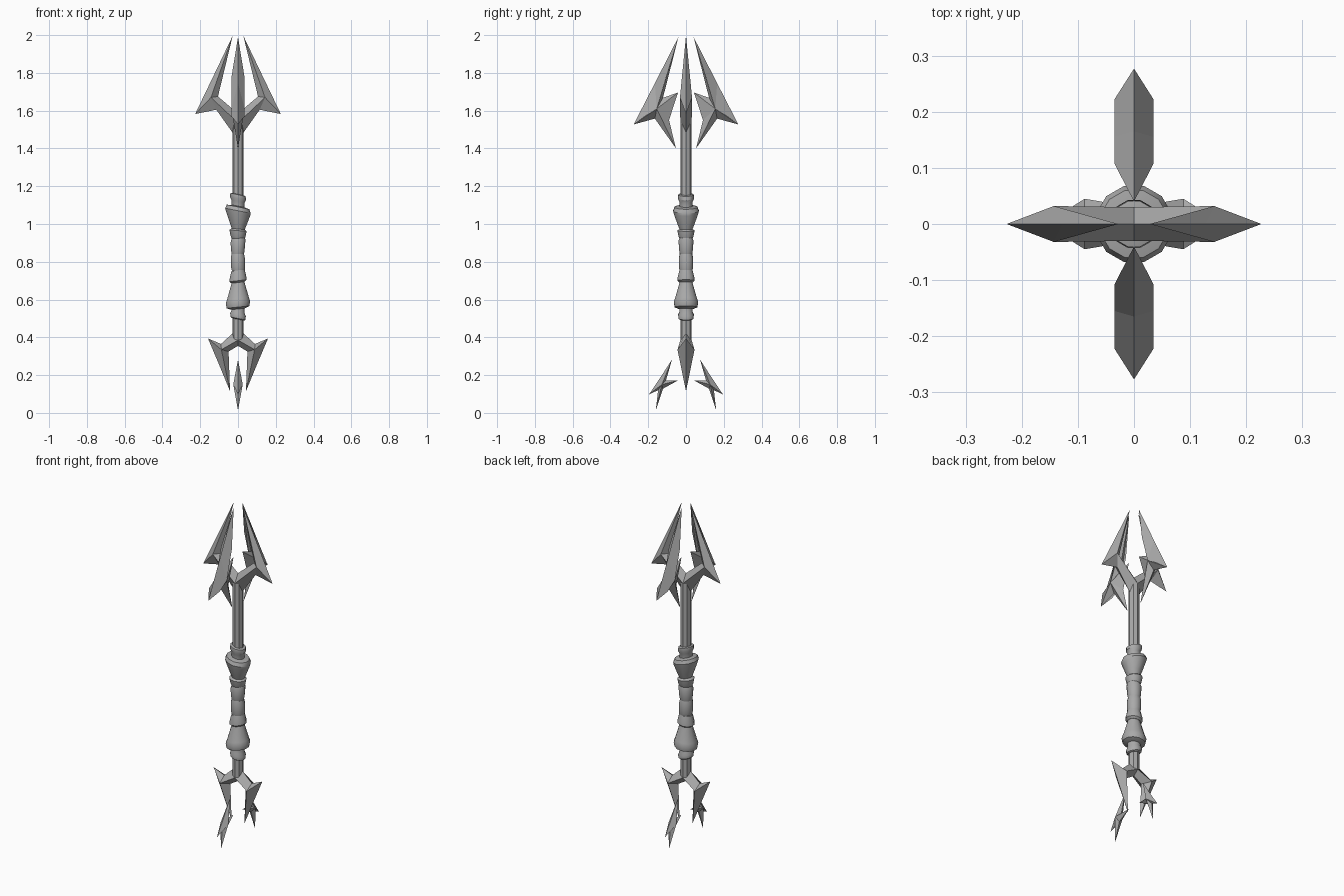
import bpy, bmesh, math
from mathutils import Matrix

cube = bpy.data.objects.get("Cube")
if cube:
    bpy.data.objects.remove(cube, do_unlink=True)

steel = bpy.data.materials.new("grey_steel")
steel.use_nodes = True
grey = (0.4, 0.4, 0.4, 1)
steel.diffuse_color = grey
steel.node_tree.nodes["Principled BSDF"].inputs["Base Color"].default_value = grey


def finish(name, bm, smooth=False):
    bmesh.ops.recalc_face_normals(bm, faces=bm.faces)
    mesh = bpy.data.meshes.new(name)
    bm.to_mesh(mesh)
    bm.free()
    mesh.materials.append(steel)
    if smooth:
        mesh.shade_smooth()
        mesh.set_sharp_from_angle(angle=math.radians(35))
    obj = bpy.data.objects.new(name, mesh)
    bpy.context.collection.objects.link(obj)


def lathe(name, profile, sides, tilt=0.0, offset=0.0, smooth=True):
    """Stack of rings (radius, z), each sheared along x by its tilt."""
    bm = bmesh.new()
    rings = []
    for radius, z in profile:
        ring = []
        for i in range(sides):
            a = 2 * math.pi * (i + offset) / sides
            x = radius * math.cos(a)
            ring.append(bm.verts.new((x, radius * math.sin(a), z + tilt * x)))
        rings.append(ring)
    for low, high in zip(rings, rings[1:]):
        for i in range(sides):
            j = (i + 1) % sides
            bm.faces.new((low[i], low[j], high[j], high[i]))
    bm.faces.new(rings[0])
    bm.faces.new(rings[-1])
    finish(name, bm, smooth)


def blade(name, hub, thick, arms, angle):
    """Ridged star. Each arm is (tips, ridge point or None, notch after it)."""
    bm = bmesh.new()
    edge = [([bm.verts.new((r, 0, z)) for r, z in tips],
             bm.verts.new((notch[0], 0, notch[1]))) for tips, _, notch in arms]
    for side in (-1, 1):
        centre = bm.verts.new((hub[0], side * thick, hub[1]))
        ridge = [bm.verts.new((m[0], side * m[2], m[1])) if m else centre
                 for _, m, _ in arms]
        for i, (tips, notch) in enumerate(edge):
            j = (i + 1) % len(edge)
            for a, b in zip(tips, tips[1:]):
                bm.faces.new((a, b, ridge[i]))
            for corner, m in ((tips[-1], ridge[i]), (edge[j][0][0], ridge[j])):
                face = [corner, notch, centre]
                bm.faces.new(face if m is centre else face + [m])
    bm.transform(Matrix.Rotation(angle, 4, 'Z'))
    finish(name, bm)


def blade_pair(names, axis_angle, *shape):
    for k, name in enumerate(names):
        blade(name, *shape, axis_angle + k * math.pi)


# Upper fork prongs, joined to the shaft
blade_pair(("upper_left_prong", "upper_right_prong"), 0, (0.143, 1.67), 0.032, [
    ([(0.028, 1.997)], None, (0.127, 1.79)),
    ([(0.227, 1.582)], None, (0.115, 1.605)),
    ([(0.03, 1.485), (0, 1.40), (0, 1.585)], (0, 1.535, 0.03), (0.106, 1.675)),
])

# Upper floating blades with inner hooks
blade_pair(("upper_back_blade", "upper_front_blade"), math.pi / 2, (0.155, 1.61), 0.035, [
    ([(0.04, 1.99)], (0.108, 1.775, 0.035), (0.165, 1.745)),
    ([(0.277, 1.527)], (0.222, 1.57, 0.035), (0.165, 1.558)),
    ([(0.053, 1.40)], None, (0.09, 1.55)),
    ([(0.042, 1.696)], None, (0.122, 1.668)),
])

# Lower fork prongs, joined to the shaft
blade_pair(("lower_left_prong", "lower_right_prong"), 0, (0.088, 0.335), 0.045, [
    ([(0.042, 0.114)], None, (0.1, 0.255)),
    ([(0.159, 0.394)], None, (0.09, 0.365)),
    ([(0.03, 0.42), (0, 0.44), (0, 0.355)], (0, 0.385, 0.03), (0.05, 0.325)),
])

# Lower floating star blades
blade_pair(("lower_back_star", "lower_front_star"), math.pi / 2, (0.128, 0.15), 0.025, [
    ([(0.16, 0.013)], None, (0.148, 0.12)),
    ([(0.196, 0.098)], None, (0.137, 0.185)),
    ([(0.074, 0.283)], None, (0.106, 0.172)),
    ([(0.042, 0.172)], None, (0.122, 0.128)),
])

# Shaft
lathe("shaft", [(0.03, 0.385), (0.03, 1.535)], 8, smooth=False)

# Grip collars and wraps, tilted alternately
wraps = {
    "top_ring": (-0.22, [(0.036, 1.08), (0.036, 1.12), (0.044, 1.135), (0.042, 1.155), (0.03, 1.158)]),
    "upper_collar": (-0.2, [(0.034, 0.97), (0.046, 1.0), (0.066, 1.055), (0.07, 1.07), (0.062, 1.09), (0.035, 1.095)]),
    "upper_band": (-0.08, [(0.034, 0.92), (0.041, 0.935), (0.047, 0.965), (0.034, 0.975)]),
    "upper_wrap": (0.2, [(0.032, 0.835), (0.036, 0.85), (0.041, 0.91), (0.034, 0.93)]),
    "middle_wrap": (-0.15, [(0.034, 0.75), (0.039, 0.77), (0.039, 0.82), (0.033, 0.845)]),
    "lower_band": (0.12, [(0.036, 0.69), (0.047, 0.70), (0.045, 0.72), (0.036, 0.755)]),
    "lower_collar": (0.1, [(0.038, 0.55), (0.062, 0.56), (0.067, 0.585), (0.06, 0.605), (0.038, 0.68), (0.032, 0.7)]),
    "bottom_ring": (-0.2, [(0.034, 0.495), (0.041, 0.5), (0.043, 0.52), (0.036, 0.535), (0.036, 0.57)]),
}
for name, (tilt, profile) in wraps.items():
    lathe(name, profile, 12, tilt, 0.5)
